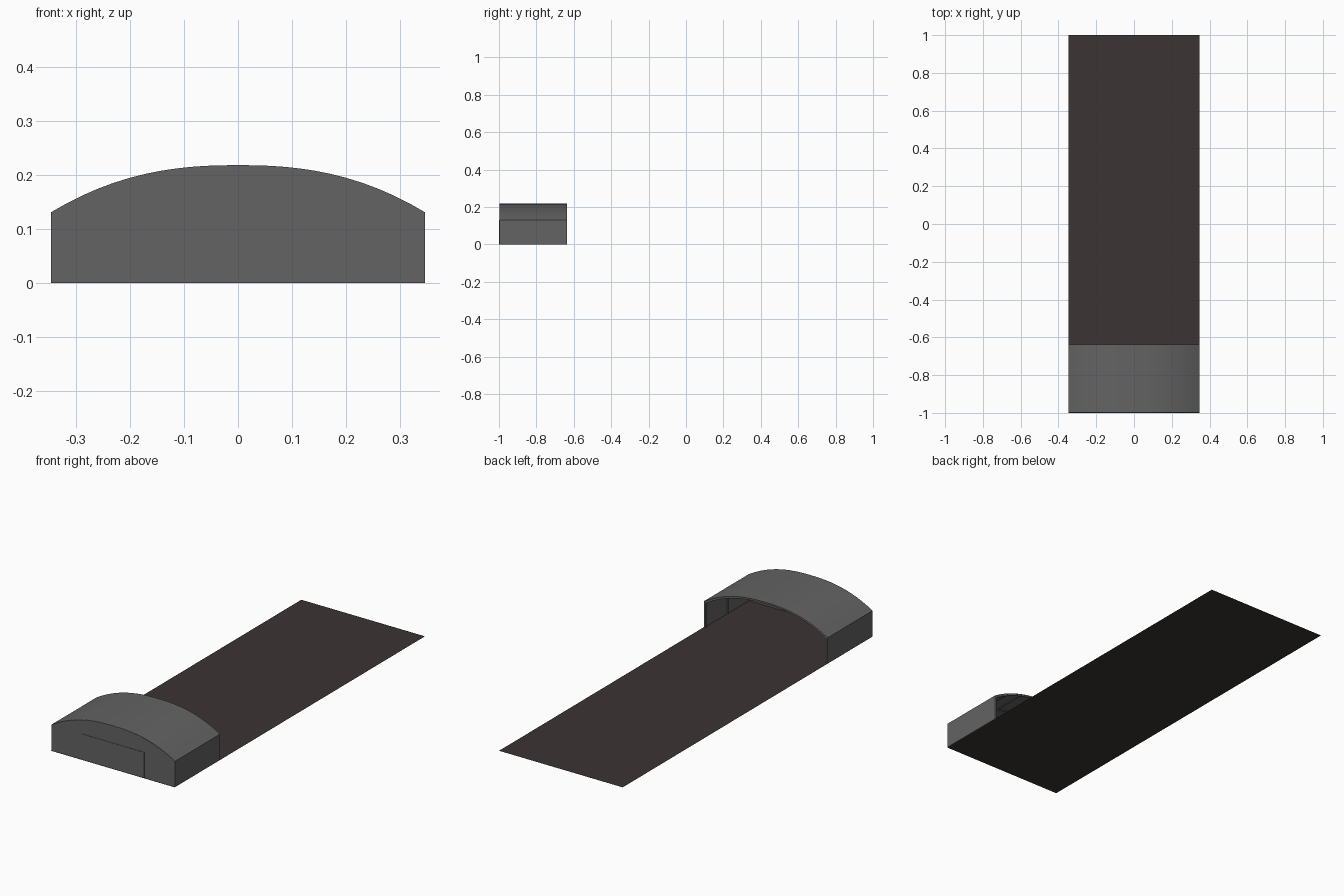
import bpy, bmesh

if "Cube" in bpy.data.objects:
    bpy.data.objects.remove(bpy.data.objects["Cube"])

HALF, WALL, CROWN = 0.346, 0.131, 0.218
Y0, Y1 = -0.997, -0.637


def material(name, color):
    m = bpy.data.materials.new(name)
    m.diffuse_color = (*color, 1)
    m.use_nodes = True
    m.node_tree.nodes["Principled BSDF"].inputs["Base Color"].default_value = m.diffuse_color
    return m


grey = material("grey metal", (0.125, 0.125, 0.125))
tarmac = material("dark tarmac", (0.044, 0.034, 0.033))


def finish(bm, name, mat):
    bmesh.ops.recalc_face_normals(bm, faces=bm.faces)
    me = bpy.data.meshes.new(name)
    bm.to_mesh(me)
    bm.free()
    me.materials.append(mat)
    ob = bpy.data.objects.new(name, me)
    bpy.context.collection.objects.link(ob)
    return ob


def roof_z(x):
    return CROWN - (CROWN - WALL) * (abs(x) / HALF) ** 2.4


def outline(inset=0.0, n=24):
    """Hangar cross-section from left foot over the roof to right foot."""
    k = (HALF - inset) / HALF
    xs = [HALF * (2 * i / n - 1) for i in range(n + 1)]
    arc = [(x * k, roof_z(x) - inset) for x in xs]
    return [(-HALF * k, 0)] + arc + [(HALF * k, 0)]


def extrude(name, pts, y0, y1, mat):
    """Extrude an x-z polygon along y."""
    bm = bmesh.new()
    f = bm.faces.new([bm.verts.new((x, y0, z)) for x, z in pts])
    r = bmesh.ops.extrude_face_region(bm, geom=[f])
    vs = [g for g in r["geom"] if isinstance(g, bmesh.types.BMVert)]
    bmesh.ops.translate(bm, verts=vs, vec=(0, y1 - y0, 0))
    return finish(bm, name, mat)


def arch(name, outer, inner, y0, y1):
    return extrude(name, outline(outer) + outline(inner)[::-1], y0, y1, grey)


# ground strip
bm = bmesh.new()
bm.faces.new([bm.verts.new(p) for p in
              ((-HALF, -1, 0), (HALF, -1, 0), (HALF, 1, 0), (-HALF, 1, 0))])
ground = finish(bm, "ground_strip", tarmac)

# curved shell, open at the back
shell = arch("hangar_shell", 0, 0.005, Y0, Y1)
bpy.context.view_layer.objects.active = shell
shell.select_set(True)
bpy.ops.object.shade_smooth_by_angle(angle=0.4)

# closed front wall
extrude("front_wall", outline(0.001), Y0 - 0.001, Y0 + 0.005, grey)

# inner ribs at the front, middle and back
for name, y in (("front", Y0 + 0.006), ("middle", -0.821), ("back", Y1 - 0.007)):
    arch(name + "_rib", 0.004, 0.009, y, y + 0.006)

# lengthwise purlins under the roof
for i in range(-3, 4):
    x = i * 0.09
    z = roof_z(x) - 0.005
    extrude(f"purlin_{i + 4}", [(x - 0.002, z), (x + 0.002, z),
            (x + 0.002, z - 0.004), (x - 0.002, z - 0.004)], Y0 + 0.006, Y1 - 0.002, grey)

# door frame and door panel on the front wall
def frame_pts(w, h):
    return [(-w, 0), (-w, h), (w, h), (w, 0)]


extrude("door_frame", frame_pts(0.175, 0.131) + frame_pts(0.171, 0.127)[::-1],
        -1.0, Y0, grey)
extrude("door_panel", frame_pts(0.171, 0.127), -0.9987, Y0, grey)
